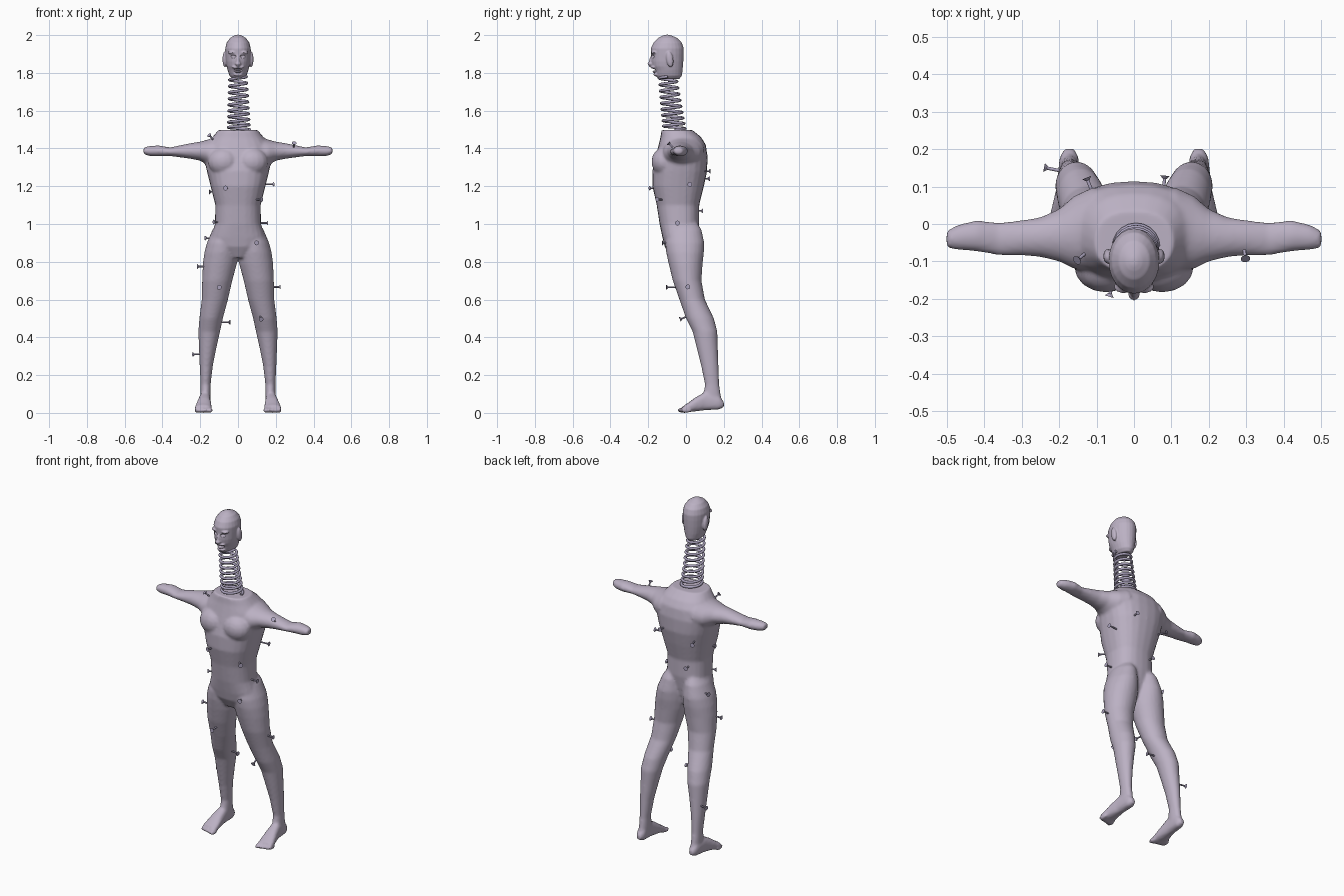
import bpy, bmesh, math
from mathutils import Vector, Matrix


def material(name, rgb):
    m = bpy.data.materials.new(name)
    m.diffuse_color = (*rgb, 1)
    return m


SKIN = material("pale lavender skin", (0.50, 0.44, 0.55))
METAL = material("violet grey metal", (0.40, 0.36, 0.50))


def loft(bm, sections, axis, n=24, power=2.0):
    """Sections: (t, a centre, b centre, a radius, b radius) along an axis."""
    rings = []
    for t, ca, cb, ra, rb in sections:
        ring = []
        for i in range(n):
            u = 2 * math.pi * i / n
            c, s = math.cos(u), math.sin(u)
            a = ca + ra * math.copysign(abs(c) ** (2 / power), c)
            b = cb + rb * math.copysign(abs(s) ** (2 / power), s)
            co = {"z": (a, b, t), "x": (t, a, b), "y": (a, t, b)}[axis]
            ring.append(bm.verts.new(co))
        rings.append(ring)
    faces = [bm.faces.new(rings[0]), bm.faces.new(rings[-1])]
    for r, s in zip(rings, rings[1:]):
        for i in range(n):
            j = (i + 1) % n
            faces.append(bm.faces.new((r[i], r[j], s[j], s[i])))
    bmesh.ops.recalc_face_normals(bm, faces=faces)


def blob(bm, centre, radii, tilt=0):
    m = Matrix.Translation(centre) @ Matrix.Rotation(tilt, 4, "X") @ Matrix.Diagonal((*radii, 1))
    bmesh.ops.create_uvsphere(bm, u_segments=16, v_segments=10, radius=1, matrix=m)


def finish(bm, name, mat):
    me = bpy.data.meshes.new(name)
    for f in bm.faces:
        f.smooth = True
    bm.to_mesh(me)
    bm.free()
    ob = bpy.data.objects.new(name, me)
    bpy.context.collection.objects.link(ob)
    me.materials.append(mat)
    return ob


def fuse(ob, voxel, repeat):
    r = ob.modifiers.new("fuse", "REMESH")
    r.mode, r.voxel_size, r.use_smooth_shade = "VOXEL", voxel, True
    s = ob.modifiers.new("soften", "SMOOTH")
    s.factor, s.iterations = 0.5, repeat


def front_back(rows, x=0):
    """Rows (z, half width, front y, back y) to loft sections."""
    return [(z, x, (f + b) / 2, w, (b - f) / 2) for z, w, f, b in rows]


# Body: torso, legs, feet and arms fused into one skin
bm = bmesh.new()
loft(bm, front_back([
    (0.82, 0.05, -0.08, 0.03), (0.88, 0.13, -0.113, 0.05), (0.93, 0.143, -0.125, 0.06),
    (1.00, 0.122, -0.14, 0.07), (1.10, 0.12, -0.155, 0.07), (1.20, 0.145, -0.178, 0.095),
    (1.28, 0.165, -0.178, 0.112), (1.36, 0.183, -0.16, 0.114), (1.42, 0.165, -0.145, 0.105),
    (1.46, 0.135, -0.135, 0.08), (1.497, 0.105, -0.13, 0.035)]), "z", power=2.4)
for s in (-1, 1):
    # Chest muscle
    blob(bm, (s * 0.075, -0.115, 1.33), (0.085, 0.068, 0.075))
    # Leg: z, inner x, outer x, front y, back y
    loft(bm, [(z, s * (a + b) / 2, (f + k) / 2, (b - a) / 2, (k - f) / 2) for z, a, b, f, k in [
        (1.02, 0.03, 0.10, -0.09, 0.05), (0.97, 0.01, 0.135, -0.10, 0.082),
        (0.90, 0.002, 0.165, -0.11, 0.097), (0.85, 0.0, 0.178, -0.105, 0.095),
        (0.79, 0.006, 0.186, -0.092, 0.088), (0.70, 0.03, 0.19, -0.07, 0.082),
        (0.60, 0.053, 0.192, -0.035, 0.10), (0.50, 0.08, 0.205, 0.0, 0.148),
        (0.43, 0.095, 0.21, 0.035, 0.166), (0.35, 0.113, 0.207, 0.055, 0.168),
        (0.25, 0.133, 0.203, 0.08, 0.172), (0.15, 0.145, 0.198, 0.10, 0.176),
        (0.09, 0.145, 0.198, 0.09, 0.185), (0.04, 0.148, 0.198, 0.09, 0.197)]], "z")
    # Foot: y, bottom z, top z, half width
    loft(bm, [(y, s * x, (lo + hi) / 2, w, (hi - lo) / 2) for y, x, lo, hi, w in [
        (0.20, 0.173, 0.03, 0.06, 0.014), (0.175, 0.173, 0.018, 0.09, 0.026),
        (0.10, 0.176, 0.014, 0.11, 0.03), (0.05, 0.18, 0.008, 0.082, 0.038),
        (0.01, 0.183, 0.004, 0.052, 0.045), (-0.012, 0.184, 0.002, 0.04, 0.045)]], "y", power=2.5)
    # Toes
    for i in range(5):
        blob(bm, (s * (0.147 + 0.0185 * i), -0.018 + 0.005 * i, 0.014),
             (0.0125 - 0.0008 * i, 0.029, 0.0145))
    # Arm: x, front y, back y, bottom z, top z
    loft(bm, [(s * x, (f + k) / 2, (lo + hi) / 2, (k - f) / 2, (hi - lo) / 2) for x, f, k, lo, hi in [
        (0.05, -0.10, 0.09, 1.33, 1.475), (0.11, -0.125, 0.098, 1.30, 1.467),
        (0.16, -0.12, 0.075, 1.31, 1.447), (0.20, -0.10, 0.04, 1.335, 1.436),
        (0.25, -0.088, 0.018, 1.345, 1.428), (0.30, -0.084, 0.01, 1.352, 1.418),
        (0.36, -0.084, 0.004, 1.36, 1.405), (0.42, -0.073, 0.01, 1.358, 1.416),
        (0.47, -0.069, -0.002, 1.36, 1.413), (0.50, -0.063, -0.018, 1.37, 1.405)]], "x")
body = finish(bm, "body", SKIN)
fuse(body, 0.008, 4)

# Head with ears, nose, brow and lips
bm = bmesh.new()
loft(bm, front_back([
    (1.768, 0.030, -0.148, -0.035), (1.785, 0.045, -0.160, -0.022), (1.815, 0.055, -0.168, -0.018),
    (1.835, 0.060, -0.180, -0.016), (1.86, 0.064, -0.184, -0.014), (1.90, 0.067, -0.184, -0.012),
    (1.93, 0.068, -0.186, -0.012), (1.96, 0.060, -0.172, -0.022), (1.985, 0.042, -0.148, -0.046),
    (1.997, 0.022, -0.125, -0.075), (2.002, 0.008, -0.11, -0.09)]), "z")
blob(bm, (0, -0.183, 1.862), (0.010, 0.013, 0.035), -0.2)
blob(bm, (0, -0.186, 1.848), (0.016, 0.018, 0.011))
blob(bm, (0, -0.170, 1.830), (0.034, 0.016, 0.009))
blob(bm, (0, -0.158, 1.792), (0.026, 0.014, 0.010))
for s in (-1, 1):
    blob(bm, (s * 0.070, -0.086, 1.872), (0.012, 0.019, 0.042), 0.15)
    blob(bm, (s * 0.028, -0.168, 1.908), (0.026, 0.017, 0.009))
head = finish(bm, "head", SKIN)
fuse(head, 0.004, 3)

# Hidden cutter for the eye sockets and open mouth
bm = bmesh.new()
blob(bm, (0, -0.172, 1.812), (0.026, 0.026, 0.011))
for s in (-1, 1):
    blob(bm, (s * 0.028, -0.182, 1.887), (0.018, 0.016, 0.010))
cutter = finish(bm, "face_cutter", SKIN)
cutter.hide_render = True
cutter.hide_viewport = True
cut = head.modifiers.new("face", "BOOLEAN")
cut.operation, cut.object = "DIFFERENCE", cutter

# Tongue
bm = bmesh.new()
blob(bm, (0, -0.155, 1.806), (0.018, 0.022, 0.008))
finish(bm, "tongue", SKIN)

# Neck spring
cu = bpy.data.curves.new("neck_spring", "CURVE")
cu.dimensions, cu.bevel_depth, cu.bevel_resolution = "3D", 0.0075, 2
cu.use_fill_caps = True
TURNS, STEPS = 9, 20
sp = cu.splines.new("POLY")
sp.points.add(TURNS * STEPS)
for i, p in enumerate(sp.points):
    t = i / (TURNS * STEPS)
    u, r = 2 * math.pi * i / STEPS, 0.057 - 0.012 * t
    p.co = (0.005 * (1 - t) + r * math.cos(u), -0.06 - 0.037 * t + r * math.sin(u),
            1.50 + 0.28 * t ** 1.1, 1)
cu.materials.append(METAL)
spring = bpy.data.objects.new("neck_spring", cu)
bpy.context.collection.objects.link(spring)


# Nails: head position and outward direction
def nail(pos, out):
    d = Vector(out).normalized()
    turn = d.to_track_quat("Z", "Y").to_matrix().to_4x4()
    bm = bmesh.new()
    for r1, r2, depth, shift in ((0.0045, 0.0045, 0.07, -0.035), (0.006, 0.013, 0.008, 0.0)):
        bmesh.ops.create_cone(bm, cap_ends=True, segments=10, radius1=r1, radius2=r2, depth=depth,
                              matrix=Matrix.Translation(Vector(pos) + d * shift) @ turn)
    ob = finish(bm, "nail", METAL)
    bpy.context.view_layer.objects.active = ob
    ob.select_set(True)
    bpy.ops.object.shade_smooth_by_angle(angle=math.radians(40))
    ob.select_set(False)


for pos, out in [
    ((-0.150, -0.095, 1.468), (-0.6, -0.5, 0.7)), ((0.297, -0.090, 1.426), (0.1, -0.7, 0.7)),
    ((-0.148, -0.06, 1.17), (-1, -0.2, 0)), ((-0.065, -0.190, 1.19), (-0.3, -1, 0)),
    ((0.187, 0.020, 1.21), (1, 0.1, 0)), ((0.122, -0.150, 1.13), (0.7, -0.7, 0)),
    ((-0.125, -0.10, 1.01), (-1, -0.5, 0)), ((0.156, -0.045, 1.005), (1, 0, 0)),
    ((-0.170, 0.035, 0.925), (-1, 0.3, 0)), ((0.098, -0.122, 0.90), (0.2, -1, 0)),
    ((-0.212, -0.025, 0.775), (-1, 0, 0)), ((-0.100, -0.100, 0.665), (0.1, -1, 0)),
    ((0.222, 0.010, 0.667), (1, 0, 0)), ((-0.046, 0.06, 0.48), (1, -0.2, 0)),
    ((0.122, -0.028, 0.497), (0.1, -1, -0.4)), ((-0.236, 0.150, 0.31), (-1, 0.2, 0)),
    ((0.082, 0.125, 1.28), (0.1, 1, 0)), ((-0.125, 0.120, 1.24), (-0.4, 1, 0)),
        ((-0.060, 0.085, 1.07), (-0.1, 1, 0))]:
    nail(pos, out)
